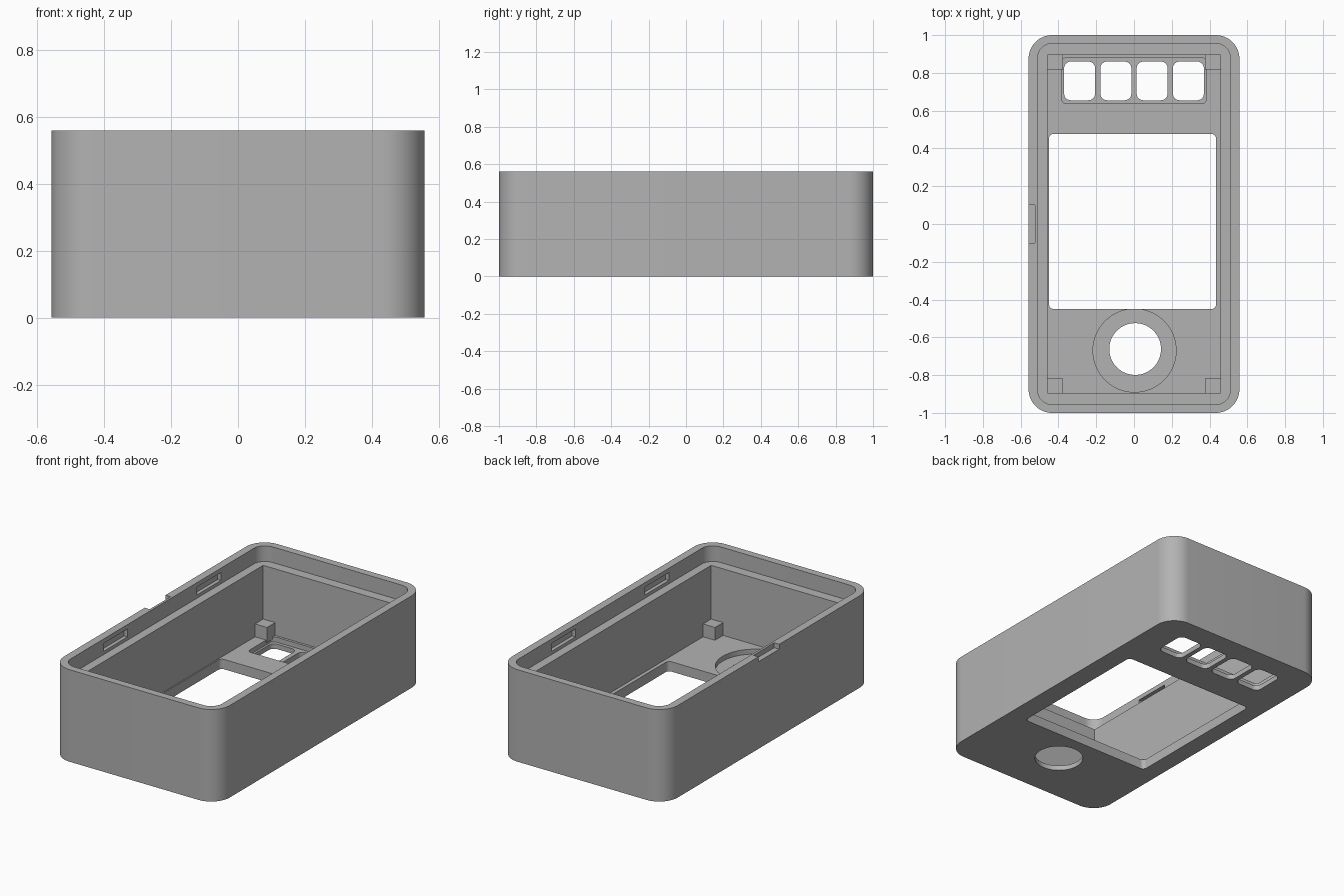
import bpy, bmesh, math

if "Cube" in bpy.data.objects:
    bpy.data.objects.remove(bpy.data.objects["Cube"])

grey = bpy.data.materials.new("plain grey")
grey.diffuse_color = (0.45, 0.45, 0.45, 1)
grey.use_nodes = True
grey.node_tree.nodes["Principled BSDF"].inputs["Base Color"].default_value = grey.diffuse_color


def prism(name, x0, x1, y0, y1, z0, z1, r=0.0, seg=8):
    """Upright block with rounded vertical corners."""
    pts = []
    for i, (cx, cy) in enumerate([(x1 - r, y1 - r), (x0 + r, y1 - r),
                                  (x0 + r, y0 + r), (x1 - r, y0 + r)]):
        for k in range(seg + 1 if r else 1):
            a = math.pi / 2 * (i + (k / seg if r else 0))
            pts.append((cx + r * math.cos(a), cy + r * math.sin(a)))
    return extrude(name, pts, z0, z1)


def disc(name, cx, cy, r, z0, z1, n=64):
    return extrude(name, [(cx + r * math.cos(2 * math.pi * i / n),
                           cy + r * math.sin(2 * math.pi * i / n)) for i in range(n)], z0, z1)


def extrude(name, pts, z0, z1):
    bm = bmesh.new()
    face = bm.faces.new([bm.verts.new((x, y, z0)) for x, y in pts])
    ext = bmesh.ops.extrude_face_region(bm, geom=[face])
    verts = [g for g in ext["geom"] if isinstance(g, bmesh.types.BMVert)]
    bmesh.ops.translate(bm, verts=verts, vec=(0, 0, z1 - z0))
    bmesh.ops.recalc_face_normals(bm, faces=bm.faces[:])
    mesh = bpy.data.meshes.new(name)
    bm.to_mesh(mesh)
    bm.free()
    mesh.materials.append(grey)
    ob = bpy.data.objects.new(name, mesh)
    bpy.context.collection.objects.link(ob)
    return ob


def combine(body, tool, op):
    """Apply a boolean and discard the helper."""
    bpy.context.view_layer.objects.active = body
    mod = body.modifiers.new("bool", "BOOLEAN")
    mod.operation, mod.solver, mod.object = op, "EXACT", tool
    bpy.ops.object.modifier_apply(modifier=mod.name)
    bpy.data.objects.remove(tool)


H, FLOOR, LEDGE = 0.56, 0.06, 0.465

# Outer shell
case = prism("case", -0.558, 0.558, -1, 1, 0, H, 0.125, 16)

# Main cavity and the lid recess above it
cuts = [prism("cavity", -0.457, 0.457, -0.895, 0.895, FLOOR, H + 0.1),
        prism("lid_recess", -0.51, 0.51, -0.955, 0.955, LEDGE, H + 0.1, 0.075, 12)]

# Screen window
cuts.append(prism("window", -0.45, 0.435, -0.45, 0.477, -0.1, 0.2, 0.025, 6))

# Dial hole with wider counterbore
cuts += [disc("counterbore", 0.003, -0.67, 0.22, 0.03, 0.2),
         disc("dial_hole", 0.006, -0.662, 0.137, -0.1, 0.2)]

# Button recess and four button holes
cuts.append(prism("button_recess", -0.383, 0.383, 0.637, 0.88, 0.03, 0.1, 0.025, 6))
for i in range(4):
    cx = (i - 1.5) * 0.192
    cuts.append(prism("button_hole", cx - 0.082, cx + 0.082, 0.655, 0.86, -0.1, 0.2, 0.035, 6))

# Snap slots in both long recess walls
for s in (-1, 1):
    for cy in (-0.45, 0.45):
        xs = sorted((s * 0.48, s * 0.532))
        cuts.append(prism("snap_slot", *xs, cy - 0.115, cy + 0.115, 0.485, 0.533))

# Pry notch on the left rim
cuts.append(prism("pry_notch", -0.7, -0.524, -0.1, 0.1, 0.53, H + 0.1))

for c in cuts:
    combine(case, c, "DIFFERENCE")

# Corner posts on the floor
for sx in (-1, 1):
    for sy in (-1, 1):
        xs = sorted((sx * 0.377, sx * 0.48))
        ys = sorted((sy * 0.817, sy * 0.92))
        combine(case, prism("corner_post", *xs, *ys, 0.045, 0.138), "UNION")

bpy.ops.object.select_all(action="DESELECT")
case.select_set(True)
bpy.context.view_layer.objects.active = case
bpy.ops.object.shade_smooth_by_angle(angle=math.radians(30))
